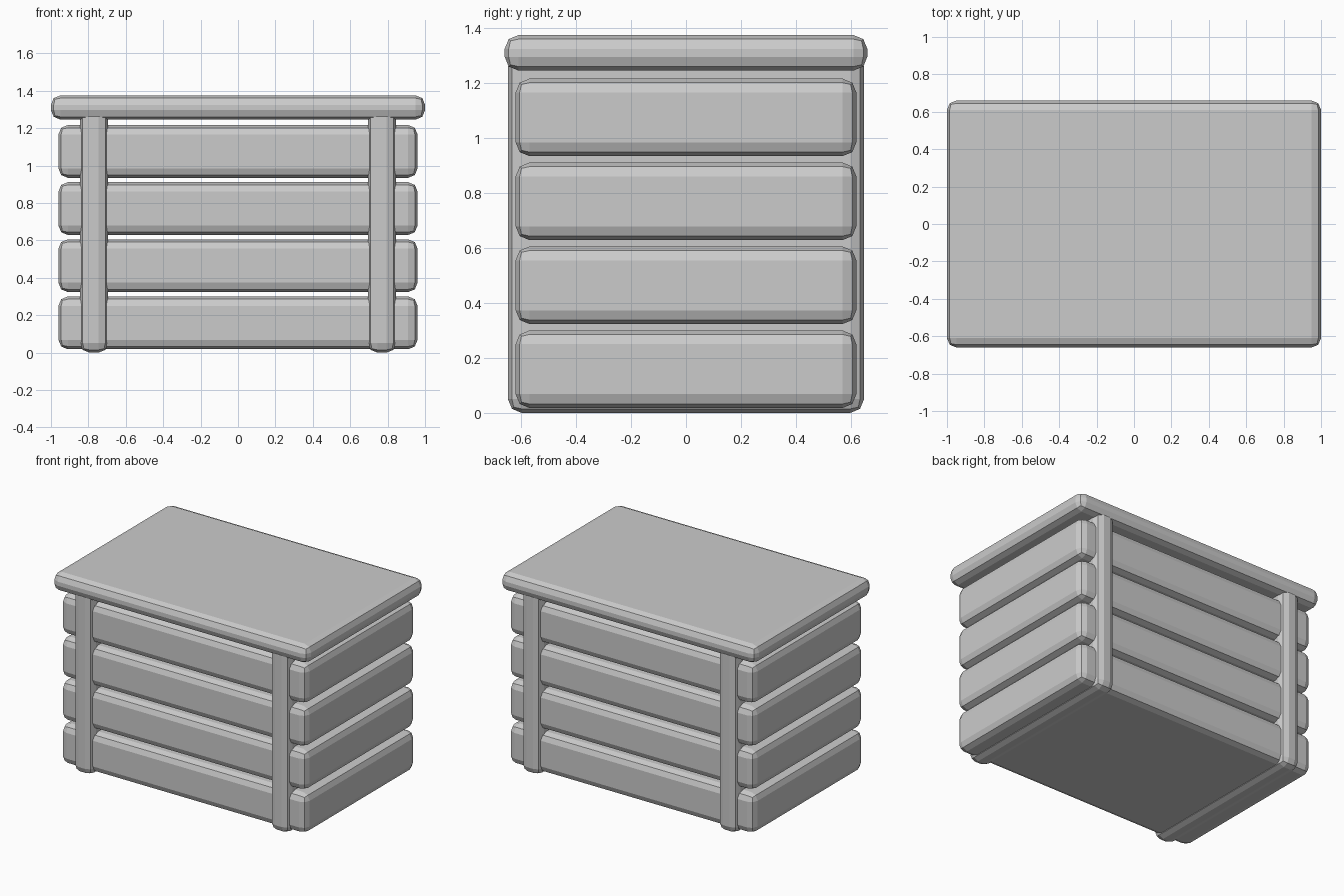
import bpy

if "Cube" in bpy.data.objects:
    bpy.data.objects.remove(bpy.data.objects["Cube"])


def rounded_block(name, low, high, bevel=0.05):
    """Box between two corners with a two-step bevel on every edge."""
    bpy.ops.mesh.primitive_cube_add(
        size=1, location=[(a + b) / 2 for a, b in zip(low, high)])
    ob = bpy.context.object
    ob.name = name
    ob.scale = [b - a for a, b in zip(low, high)]
    bpy.ops.object.transform_apply(location=False, rotation=False, scale=True)
    mod = ob.modifiers.new("edges", 'BEVEL')
    mod.width = bevel
    mod.segments = 2
    return ob


# four stacked slabs with open gaps between them
for i in range(4):
    z = 0.018 + i * 0.3055
    rounded_block(f"slab_{i + 1}", (-0.96, -0.62, z), (0.96, 0.62, z + 0.282))

# full-depth upright boards joining the slabs, left and right
for side, x in (("left", -0.77), ("right", 0.77)):
    rounded_block(f"upright_{side}", (x - 0.075, -0.648, 0), (x + 0.075, 0.648, 1.31))

# lid
rounded_block("lid", (-1, -0.66, 1.246), (1, 0.66, 1.375))
